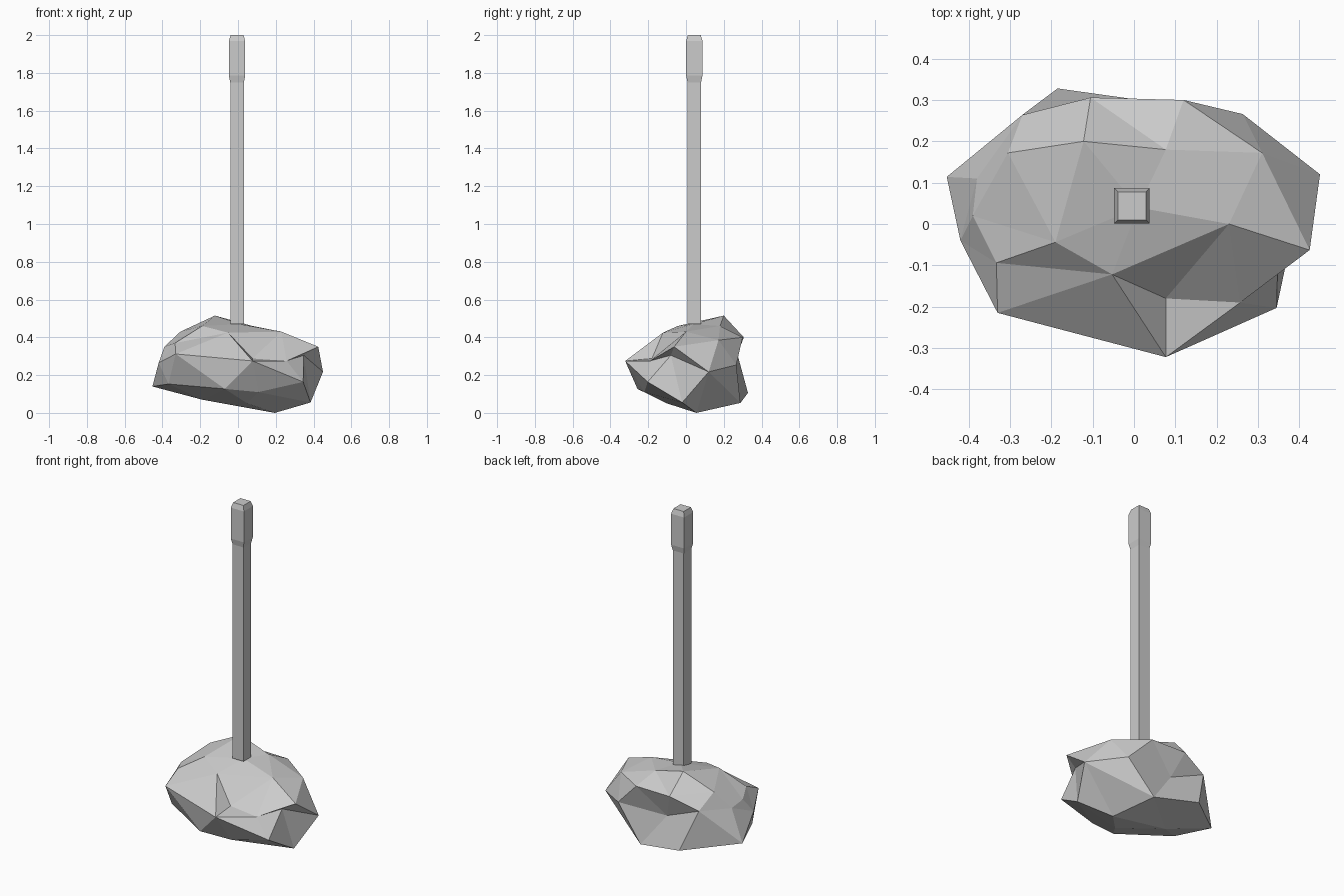
import bpy, bmesh
from mathutils import Vector


def add_object(name, bm):
    bmesh.ops.recalc_face_normals(bm, faces=bm.faces)
    mesh = bpy.data.meshes.new(name)
    bm.to_mesh(mesh)
    bm.free()
    obj = bpy.data.objects.new(name, mesh)
    bpy.context.collection.objects.link(obj)
    return obj


# Faceted stone: corner points, joined by the hull of their directions
# from the centre, so dents are kept
corners = [
    # crown
    (-.122, .2, .515), (-.305, .172, .43), (.077, .18, .46), (.31, .172, .385),
    (.01, .04, .47), (-.19, -.044, .46), (-.053, -.122, .425), (.23, 0, .43),
    # upper belt
    (-.333, -.094, .37), (-.39, .02, .35), (-.38, .11, .33), (-.27, .264, .34),
    (-.105, .306, .40), (.12, .30, .40), (.263, .266, .254), (.425, -.063, .35),
    (.348, -.08, .305), (.077, -.18, .288),
    # lower belt
    (.45, .12, .217), (.257, -.19, .275), (.345, -.203, .164), (.077, -.322, .275),
    (-.33, -.215, .312), (-.42, -.04, .265), (-.453, .114, .14), (-.05, .25, .25),
    # base
    (-.185, .328, .106), (.1, .288, .053), (.384, -.02, .055), (.195, .055, 0),
    (.108, -.22, .11), (-.07, -.257, .127), (-.368, -.1, .153), (.05, -.1, .05),
    (-.19, .04, .07),
]
centre = Vector((0, .03, .26))
bm = bmesh.new()
goal = {}
for c in corners:
    d = Vector(c) - centre
    d = Vector((d.x / .43, d.y / .3, d.z / .25)).normalized()
    goal[bm.verts.new(d)] = c
bmesh.ops.convex_hull(bm, input=bm.verts[:])
for v in bm.verts:
    v.co = goal[v]
add_object("stone_head", bm)


# Square handle: (height, half width) profile with a thicker grip
profile = [(.47, .036), (1.75, .036), (1.785, .043), (1.97, .043), (2, .034)]
bm = bmesh.new()
rings = [[bm.verts.new((-.005 + sx * r, .044 + sy * r, z))
          for sx, sy in ((-1, -1), (1, -1), (1, 1), (-1, 1))] for z, r in profile]
for a, b in zip(rings, rings[1:]):
    for i in range(4):
        j = (i + 1) % 4
        bm.faces.new((a[i], a[j], b[j], b[i]))
bm.faces.new(rings[0][::-1])
bm.faces.new(rings[-1])
add_object("handle", bm)
